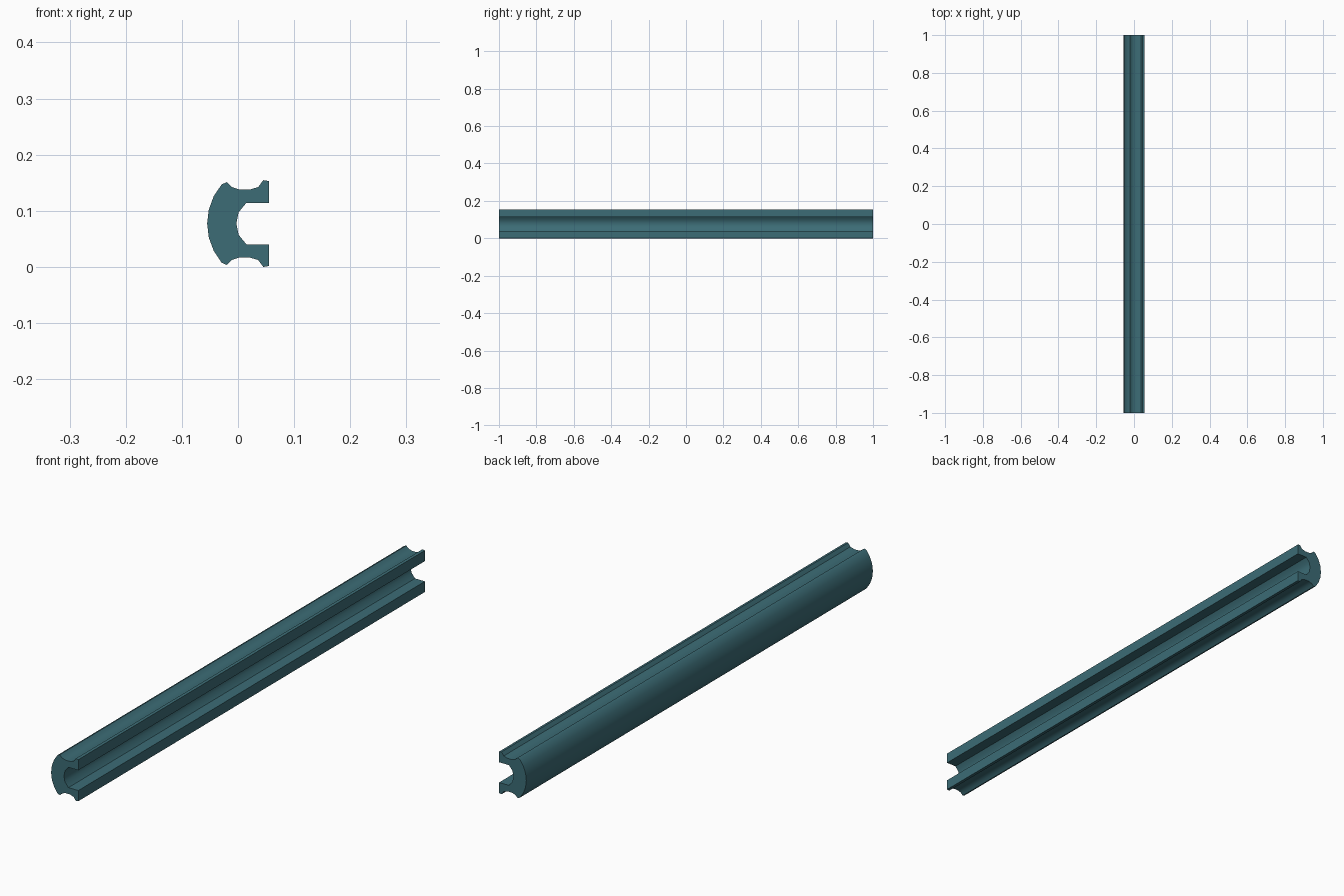
import bpy, bmesh, math

if "Cube" in bpy.data.objects:
    bpy.data.objects.remove(bpy.data.objects["Cube"])

MID = 0.0773   # height of the mirror line
HALF = 1.0     # half length along y

# Upper half of the C-shaped section, as (x, height above mirror line)
R, CX = 0.107, 0.052
back = [(CX - R * math.cos(a), R * math.sin(a))
        for a in (math.radians(40.8) * i / 3 for i in range(4))]
groove = [(-0.020, 0.0737), (-0.011, 0.065), (0.003, 0.0603), (0.020, 0.0603),
          (0.036, 0.065), (0.045, 0.0773), (0.055, 0.0758)]
slot = [(0.055, 0.037), (0.015, 0.037), (0.001, 0.020), (-0.003, 0.0)]
upper = back + groove + slot
lower = [(x, -z) for x, z in reversed(upper[1:-1])]
section = [(x, z + MID) for x, z in upper + lower]

# Sweep the section straight along y
bm = bmesh.new()
cap = bm.faces.new([bm.verts.new((x, -HALF, z)) for x, z in section])
ext = bmesh.ops.extrude_face_region(bm, geom=[cap], use_keep_orig=True)
moved = [g for g in ext["geom"] if isinstance(g, bmesh.types.BMVert)]
bmesh.ops.translate(bm, verts=moved, vec=(0, 2 * HALF, 0))
bmesh.ops.recalc_face_normals(bm, faces=bm.faces)

mesh = bpy.data.meshes.new("channel_rail")
bm.to_mesh(mesh)
bm.free()
rail = bpy.data.objects.new("channel_rail", mesh)
bpy.context.collection.objects.link(rail)

# Single teal colour
teal = bpy.data.materials.new("dark teal")
teal.diffuse_color = (0.045, 0.15, 0.18, 1)
teal.use_nodes = True
teal.node_tree.nodes["Principled BSDF"].inputs["Base Color"].default_value = teal.diffuse_color
mesh.materials.append(teal)

# Smooth along the curves, sharp at corners
bpy.context.view_layer.objects.active = rail
rail.select_set(True)
bpy.ops.object.shade_smooth_by_angle(angle=math.radians(35))
